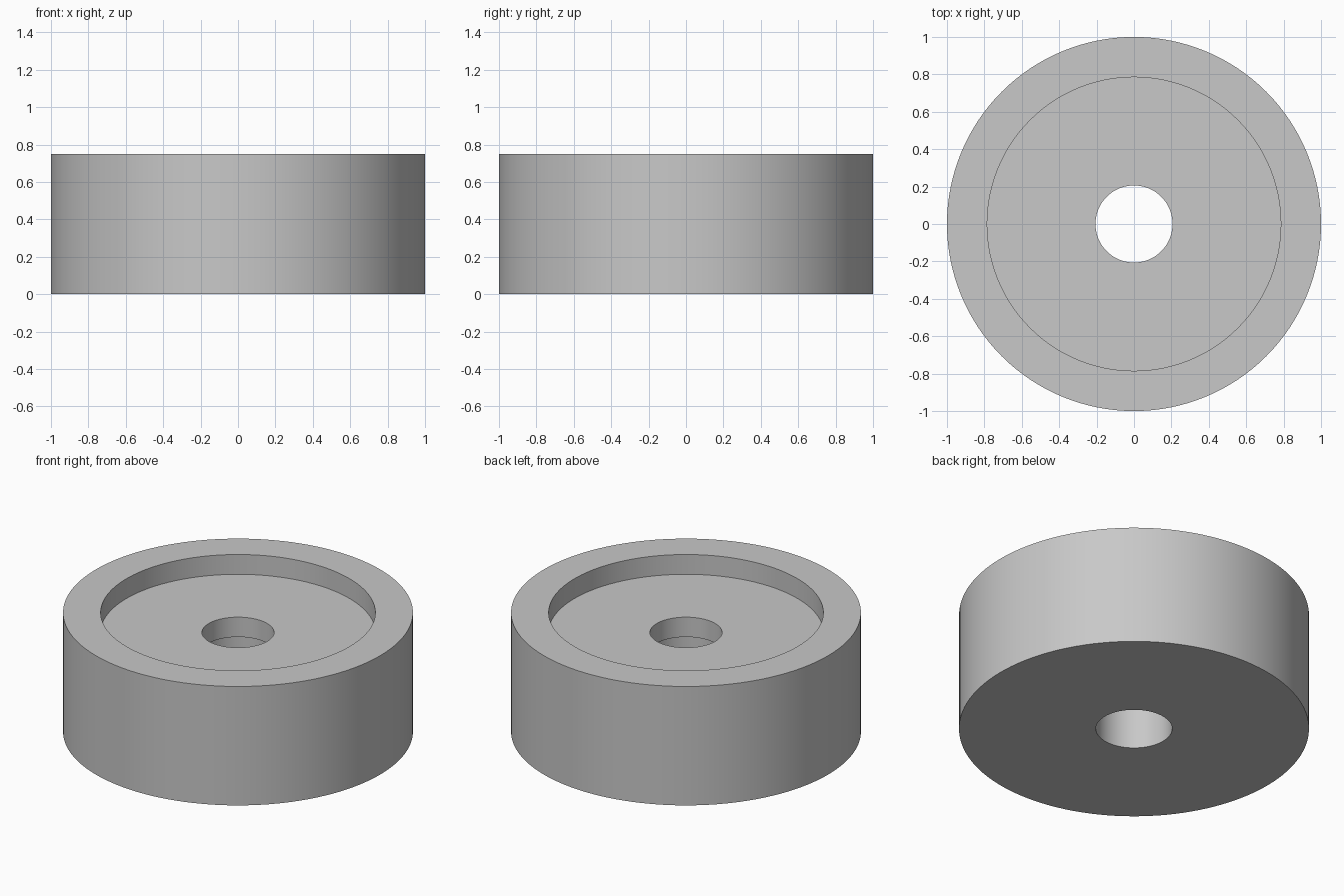
import bpy, bmesh, math

SEGMENTS = 128
HEIGHT = 0.75
FLOOR = 0.625        # floor of the shallow recess
STEP = 0.5           # underside of the lip round the bore
OUTER, RECESS, BORE, LOWER_BORE = 1.0, 0.785, 0.206, 0.218

cube = bpy.data.objects.get("Cube")
if cube:
    bpy.data.objects.remove(cube, do_unlink=True)

# Plain grey material
grey = bpy.data.materials.new("plain_grey")
grey.use_nodes = True
colour = (0.58, 0.58, 0.58, 1)
grey.diffuse_color = colour
grey.node_tree.nodes["Principled BSDF"].inputs["Base Color"].default_value = colour

# Closed cross-section (radius, height), turned about the z axis
profile = [
    (LOWER_BORE, 0), (OUTER, 0), (OUTER, HEIGHT), (RECESS, HEIGHT),
    (RECESS, FLOOR), (BORE, FLOOR), (BORE, STEP), (LOWER_BORE, STEP),
]
bm = bmesh.new()
verts = [bm.verts.new((r, 0, z)) for r, z in profile]
edges = [bm.edges.new((v, verts[(i + 1) % len(verts)])) for i, v in enumerate(verts)]
bmesh.ops.spin(bm, geom=verts + edges, cent=(0, 0, 0), axis=(0, 0, 1),
               angle=math.tau, steps=SEGMENTS, use_merge=True)
bmesh.ops.remove_doubles(bm, verts=bm.verts[:], dist=0.0001)
bmesh.ops.recalc_face_normals(bm, faces=bm.faces[:])

# Recessed ring with a stepped through-bore
mesh = bpy.data.meshes.new("recessed_ring")
bm.to_mesh(mesh)
bm.free()
mesh.materials.append(grey)
ring = bpy.data.objects.new("recessed_ring", mesh)
bpy.context.collection.objects.link(ring)

bpy.ops.object.select_all(action='DESELECT')
ring.select_set(True)
bpy.context.view_layer.objects.active = ring
bpy.ops.object.shade_smooth_by_angle(angle=math.radians(30))
